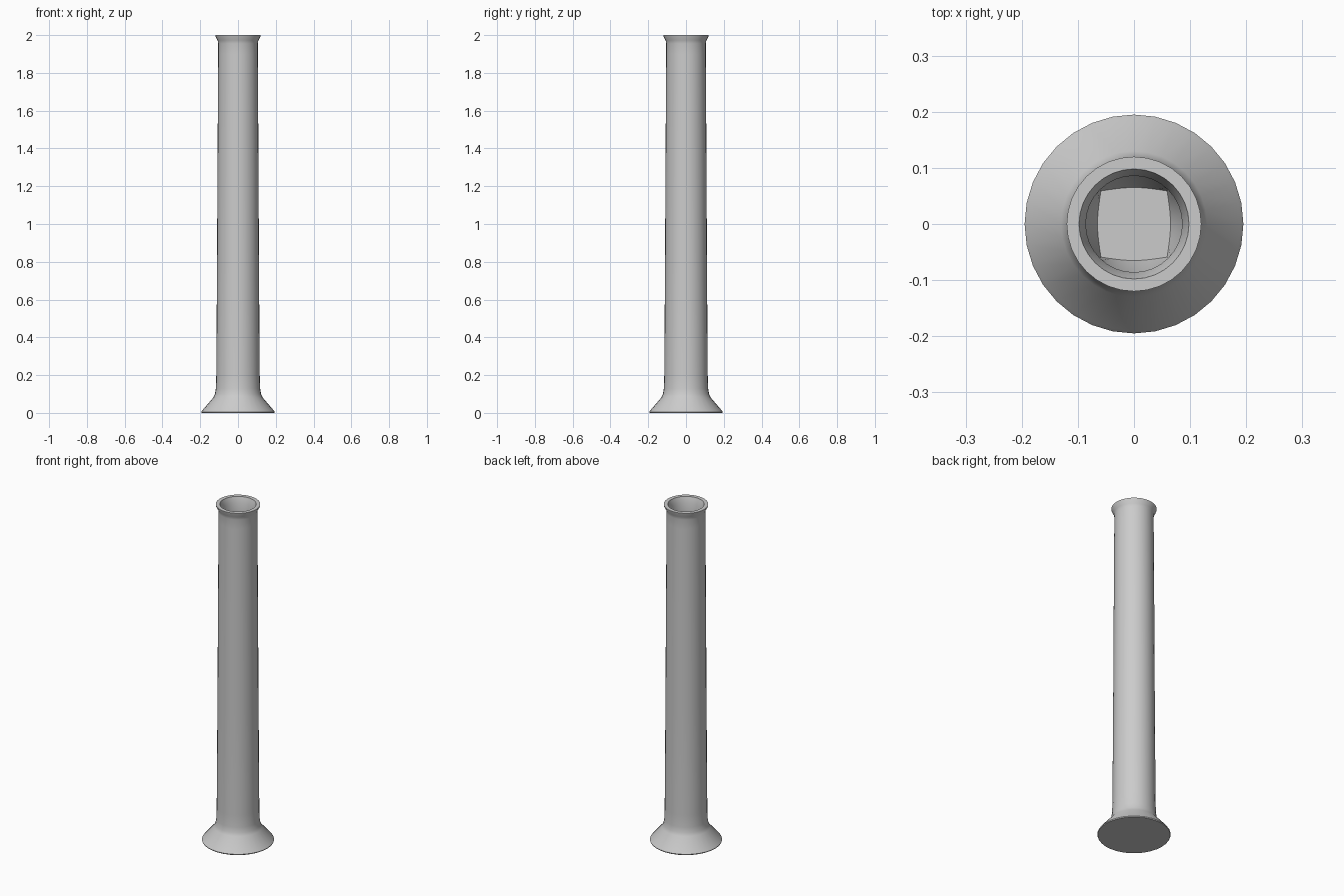
import bpy, bmesh, math

if "Cube" in bpy.data.objects:
    bpy.data.objects.remove(bpy.data.objects["Cube"])

SEG = 32
# outer skin from the foot up, over the lip, then down the bore (radius, height)
PROFILE = [(0.193, 0.0), (0.195, 0.005), (0.190, 0.012), (0.130, 0.082), (0.122, 0.100),
           (0.117, 0.130), (0.115, 0.20), (0.111, 0.80), (0.108, 1.40), (0.105, 1.90),
           (0.105, 1.955), (0.108, 1.972), (0.119, 1.992), (0.120, 2.0),
           (0.098, 2.0), (0.096, 1.992), (0.086, 1.965), (0.086, 1.90),
           (0.089, 1.20), (0.094, 0.20), (0.094, 0.10)]


def floor_radius(a):
    # rounded-square outline of the bore's floor
    t = (a + math.pi / 4) % (math.pi / 2) - math.pi / 4
    k = abs(t) / (math.pi / 4)
    return (0.065 - 0.006 * k * k) / math.cos(t)


bm = bmesh.new()


def ring(radius, z):
    verts = []
    for i in range(SEG):
        a = 2 * math.pi * i / SEG
        r = radius(a) if callable(radius) else radius
        verts.append(bm.verts.new((r * math.cos(a), r * math.sin(a), z)))
    return verts


# walls and bowl-shaped bottom of the bore
rings = [ring(r, z) for r, z in PROFILE] + [ring(floor_radius, 0.03)]
for lo, hi in zip(rings, rings[1:]):
    for i in range(SEG):
        j = (i + 1) % SEG
        bm.faces.new((lo[i], lo[j], hi[j], hi[i]))

# foot underside and inner floor
bm.faces.new(list(reversed(rings[0])))
bm.faces.new(rings[-1])
bmesh.ops.recalc_face_normals(bm, faces=bm.faces)

mesh = bpy.data.meshes.new("tall_vase")
bm.to_mesh(mesh)
bm.free()
vase = bpy.data.objects.new("tall_vase", mesh)
bpy.context.collection.objects.link(vase)
bpy.context.view_layer.objects.active = vase
vase.select_set(True)
bpy.ops.object.shade_smooth_by_angle(angle=math.radians(40))
